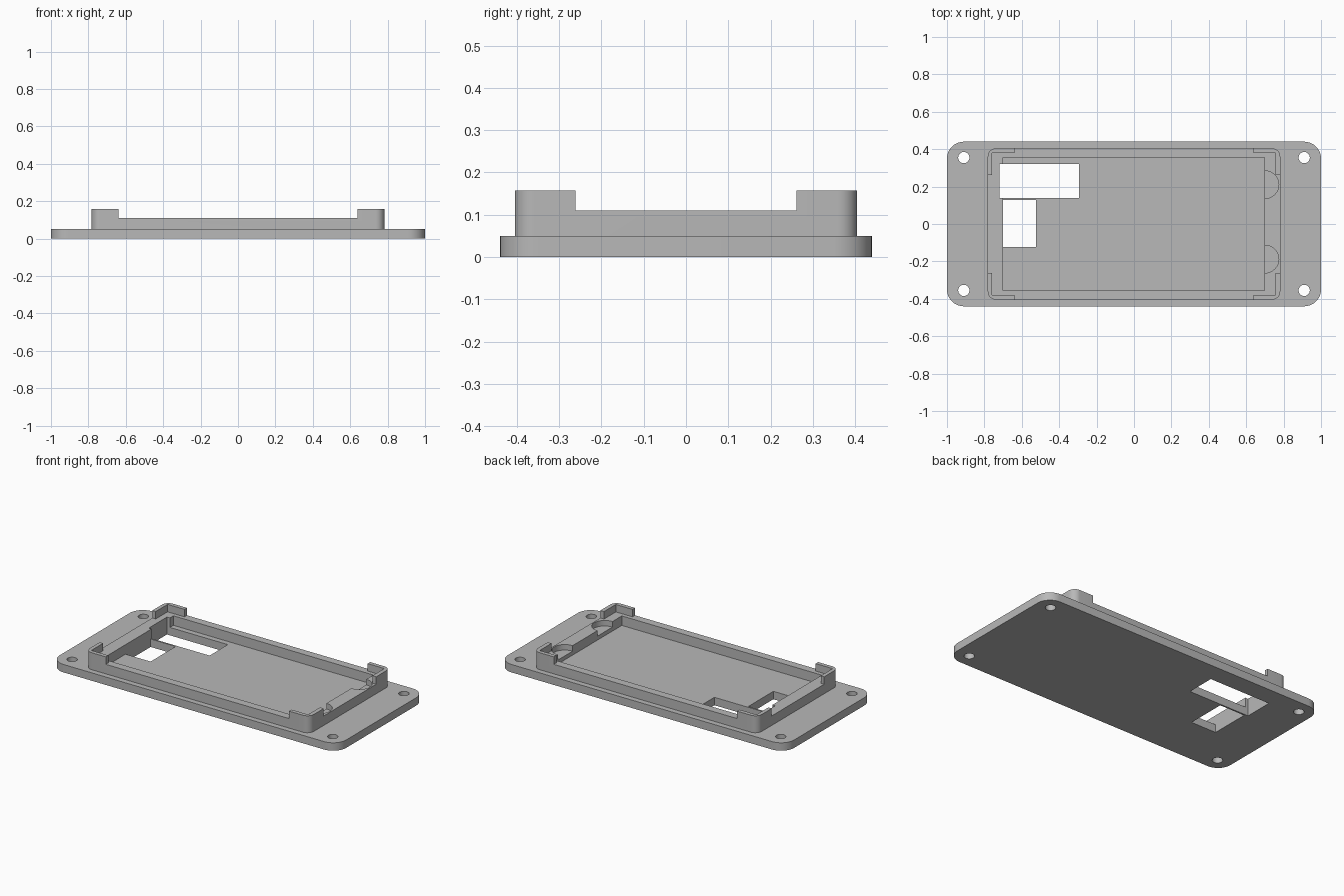
import bpy, bmesh, math

default = bpy.data.objects.get("Cube")
if default:
    bpy.data.objects.remove(default, do_unlink=True)

grey = bpy.data.materials.new("plain grey")
grey.use_nodes = True
COLOUR = (0.48, 0.48, 0.48, 1)
grey.diffuse_color = COLOUR
grey.node_tree.nodes["Principled BSDF"].inputs["Base Color"].default_value = COLOUR


def prism(name, outline, z0, z1):
    """Extrude a flat outline from z0 up to z1."""
    bm = bmesh.new()
    face = bm.faces.new([bm.verts.new((x, y, z0)) for x, y in outline])
    top = bmesh.ops.extrude_face_region(bm, geom=[face])
    verts = [v for v in top["geom"] if isinstance(v, bmesh.types.BMVert)]
    bmesh.ops.translate(bm, verts=verts, vec=(0, 0, z1 - z0))
    bmesh.ops.recalc_face_normals(bm, faces=bm.faces)
    mesh = bpy.data.meshes.new(name)
    bm.to_mesh(mesh)
    bm.free()
    mesh.materials.append(grey)
    obj = bpy.data.objects.new(name, mesh)
    bpy.context.collection.objects.link(obj)
    return obj


def arc(cx, cy, r, start, sweep, steps):
    return [(cx + r * math.cos(math.radians(start + sweep * i / steps)),
             cy + r * math.sin(math.radians(start + sweep * i / steps)))
            for i in range(steps + 1)]


def rounded(hx, hy, r):
    """Rectangle outline with rounded corners, centred on the origin."""
    points = []
    for i, (sx, sy) in enumerate(((1, 1), (-1, 1), (-1, -1), (1, -1))):
        points += arc(sx * (hx - r), sy * (hy - r), r, 90 * i, 90, 10)
    return points


def box(x0, x1, y0, y1):
    return [(x0, y0), (x1, y0), (x1, y1), (x0, y1)]


def circle(cx, cy, r):
    return arc(cx, cy, r, 0, 360, 32)[:-1]


def combine(target, outline, z0, z1, operation="DIFFERENCE"):
    """Cut a prism from the target, or join it on."""
    tool = prism("helper", outline, z0, z1)
    tool.hide_render = True
    mod = target.modifiers.new("shape", "BOOLEAN")
    mod.operation = operation
    mod.solver = "EXACT"
    mod.object = tool
    bpy.context.view_layer.objects.active = target
    bpy.ops.object.modifier_apply(modifier=mod.name)
    bpy.data.objects.remove(tool, do_unlink=True)


PLATE_TOP, LEDGE, POST_TOP, ABOVE = 0.05, 0.11, 0.157, 0.3

# Raised frame: a block hollowed out so that four corner posts stand on a ledge
frame = prism("raised_frame", rounded(0.782, 0.405, 0.045), 0.03, POST_TOP)
combine(frame, box(-0.758, 0.756, -0.38, 0.38), LEDGE, ABOVE)
combine(frame, box(-0.64, 0.64, -0.6, 0.6), LEDGE, ABOVE)
combine(frame, box(-1.2, 1.2, -0.262, 0.262), LEDGE, ABOVE)
combine(frame, box(-0.70, 0.697, -0.355, 0.355), -0.1, ABOVE)

# Round finger recesses in the left ledge
for y in (0.21, -0.188):
    combine(frame, circle(0.70, y, 0.074), 0.075, ABOVE)

# Base plate with four screw holes
plate = prism("base_plate", rounded(1.0, 0.44, 0.09), 0, PLATE_TOP)
for sx in (-1, 1):
    for sy in (-1, 1):
        combine(plate, circle(sx * 0.91, sy * 0.355, 0.03), -0.1, ABOVE)

# Join the frame onto the plate
join = plate.modifiers.new("join", "BOOLEAN")
join.operation = "UNION"
join.solver = "EXACT"
join.object = frame
bpy.context.view_layer.objects.active = plate
bpy.ops.object.modifier_apply(modifier=join.name)
bpy.data.objects.remove(frame, do_unlink=True)

# Two rectangular openings through the floor
combine(plate, box(-0.72, -0.295, 0.138, 0.32), -0.1, ABOVE)
combine(plate, box(-0.70, -0.525, -0.122, 0.128), -0.1, ABOVE)

# Smooth corners with sharp edges kept
plate.name = "mounting_tray"
for obj in bpy.context.selected_objects:
    obj.select_set(False)
plate.select_set(True)
bpy.context.view_layer.objects.active = plate
bpy.ops.object.shade_smooth_by_angle(angle=math.radians(30))
